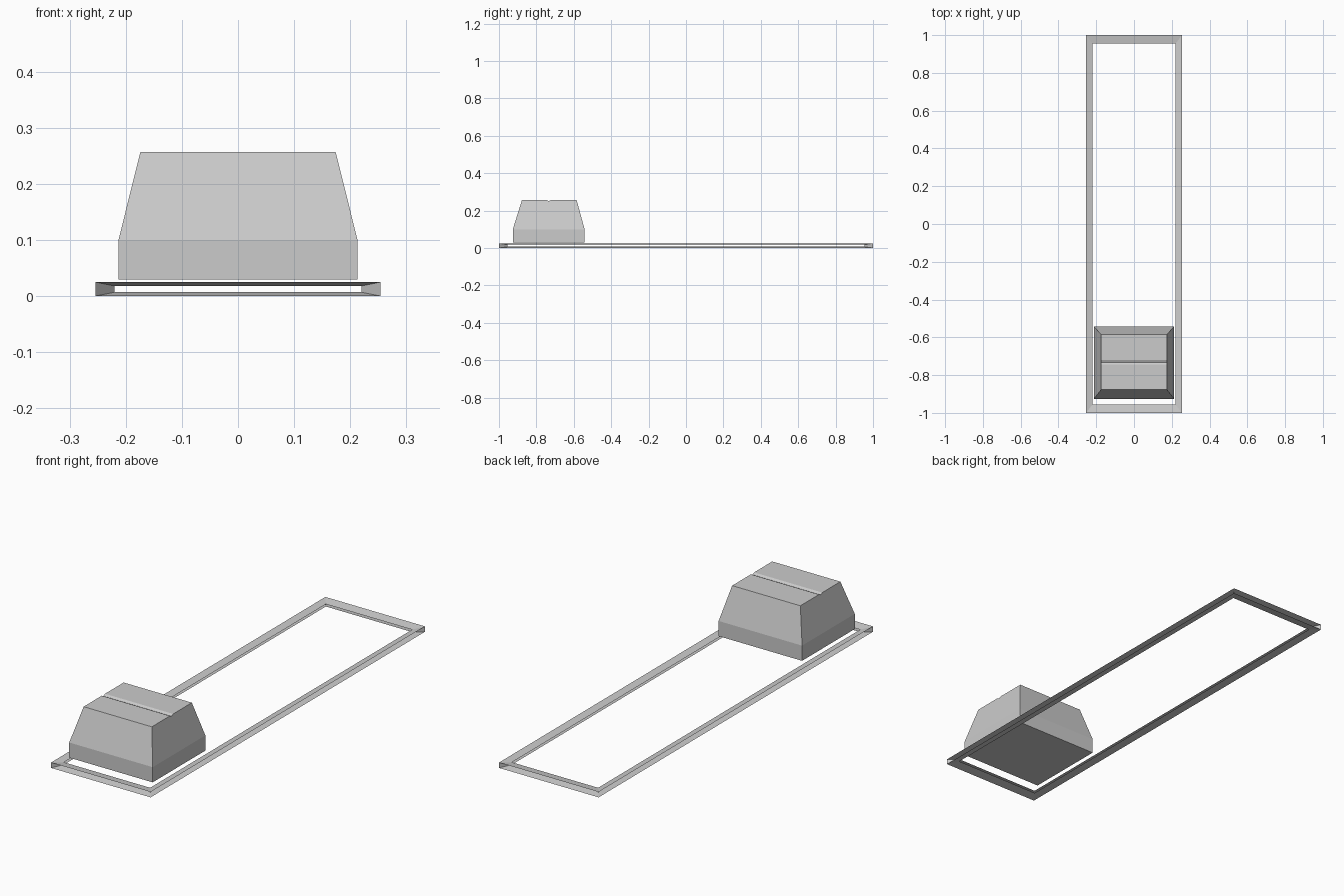
import bpy, bmesh

if "Cube" in bpy.data.objects:
    bpy.data.objects.remove(bpy.data.objects["Cube"])


def make_object(name, bm):
    mesh = bpy.data.meshes.new(name)
    bm.to_mesh(mesh)
    bm.free()
    obj = bpy.data.objects.new(name, mesh)
    bpy.context.collection.objects.link(obj)
    return obj


def rect_loop(bm, hx, y0, y1, z):
    return [bm.verts.new((x, y, z))
            for x, y in ((-hx, y0), (hx, y0), (hx, y1), (-hx, y1))]


def bridge(bm, a, b):
    for i in range(4):
        j = (i + 1) % 4
        bm.faces.new((a[i], a[j], b[j], b[i]))


# Slot frame: tapered upper and lower strips, open edges, mitre plates at corners
bm = bmesh.new()
top_out = rect_loop(bm, 0.254, -1, 1, 0.025)
top_in = rect_loop(bm, 0.22, -0.955, 0.955, 0.018)
low_out = rect_loop(bm, 0.254, -1, 1, 0.0)
low_in = rect_loop(bm, 0.22, -0.955, 0.955, 0.007)
bridge(bm, top_out, top_in)
bridge(bm, low_in, low_out)
for to, ti, li, lo in zip(top_out, top_in, low_in, low_out):
    bm.faces.new((to, ti, li, lo))
make_object("slot_frame", bm)

# Slider cap: straight skirt with a tapered upper body
bm = bmesh.new()
bottom = rect_loop(bm, 0.213, -0.926, -0.542, 0.03)
middle = rect_loop(bm, 0.213, -0.926, -0.542, 0.10)
bm.faces.new(bottom[::-1])
bridge(bm, bottom, middle)

# Cap top follows a profile with a shallow groove across its width
profile = ((-0.877, 0.257), (-0.745, 0.257), (-0.733, 0.251),
           (-0.721, 0.257), (-0.585, 0.257))
left = [bm.verts.new((-0.174, y, z)) for y, z in profile]
right = [bm.verts.new((0.174, y, z)) for y, z in profile]
for i in range(len(profile) - 1):
    bm.faces.new((left[i], right[i], right[i + 1], left[i + 1]))
bm.faces.new((middle[0], middle[1], right[0], left[0]))
bm.faces.new([middle[1], middle[2]] + right[::-1])
bm.faces.new((middle[2], middle[3], left[-1], right[-1]))
bm.faces.new([middle[3], middle[0]] + left)
bmesh.ops.recalc_face_normals(bm, faces=bm.faces)
make_object("slider_cap", bm)
